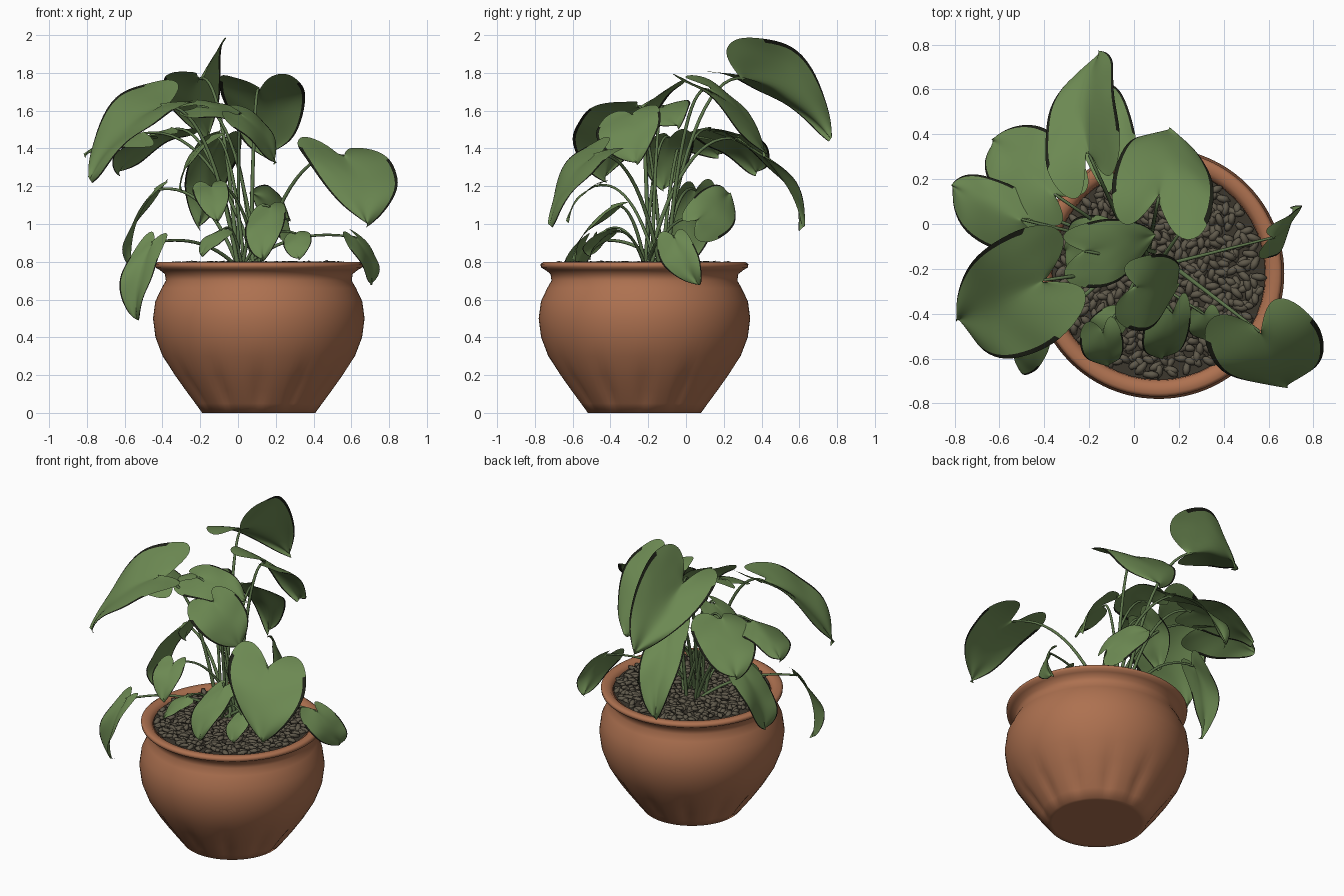
import bpy, bmesh, math, random
from mathutils import Vector, Matrix

random.seed(4)
if "Cube" in bpy.data.objects:
    bpy.data.objects.remove(bpy.data.objects["Cube"])

POT_X, POT_Y = 0.11, -0.22


def material(name, colour):
    mat = bpy.data.materials.new(name)
    mat.use_nodes = True
    mat.diffuse_color = (*colour, 1)
    shader = next(n for n in mat.node_tree.nodes if n.type == "BSDF_PRINCIPLED")
    shader.inputs["Base Color"].default_value = (*colour, 1)
    shader.inputs["Roughness"].default_value = 0.8
    return mat


TERRACOTTA = material("terracotta", (0.42, 0.165, 0.08))
LEAF_GREEN = material("leaf green", (0.15, 0.25, 0.085))
LEAF_EDGE = material("dark leaf edge", (0.012, 0.014, 0.008))
STEM_GREEN = material("stem green", (0.11, 0.18, 0.07))
PEBBLE_BROWN = material("pebble brown", (0.115, 0.1, 0.07))
SOIL_BROWN = material("soil brown", (0.045, 0.038, 0.027))


def add_object(name, bm, *mats, smooth=True):
    mesh = bpy.data.meshes.new(name)
    bm.to_mesh(mesh)
    bm.free()
    for poly in mesh.polygons:
        poly.use_smooth = smooth
    for mat in mats:
        mesh.materials.append(mat)
    obj = bpy.data.objects.new(name, mesh)
    bpy.context.collection.objects.link(obj)
    return obj


# Pot: turned profile of (radius, height), fluted near the foot
def build_pot():
    profile = [(0.27, 0.0), (0.30, 0.0), (0.34, 0.05), (0.393, 0.12), (0.449, 0.2),
               (0.509, 0.3), (0.547, 0.4), (0.56, 0.5), (0.548, 0.59), (0.515, 0.66),
               (0.492, 0.7), (0.497, 0.735), (0.525, 0.757), (0.548, 0.77), (0.55, 0.788),
               (0.535, 0.798), (0.5, 0.795), (0.478, 0.775), (0.47, 0.72)]
    sides = 96
    bm = bmesh.new()
    rings = []
    for r, z in profile:
        flute = 0.02 * math.sin(math.pi * z / 0.24) if z < 0.24 else 0
        ring = []
        for i in range(sides):
            a = math.tau * i / sides
            rr = r - flute * (0.5 + 0.5 * math.cos(12 * a)) ** 3
            ring.append(bm.verts.new((POT_X + rr * math.cos(a), POT_Y + rr * math.sin(a), z)))
        rings.append(ring)
    for low, high in zip(rings, rings[1:]):
        for i in range(sides):
            j = (i + 1) % sides
            bm.faces.new((low[i], low[j], high[j], high[i]))
    bm.faces.new(rings[0][::-1])
    pot = add_object("pot", bm, TERRACOTTA)
    bpy.context.view_layer.objects.active = pot
    pot.select_set(True)
    bpy.ops.object.shade_smooth_by_angle(angle=math.radians(70))
    pot.select_set(False)


# Soil disc covered by a layer of elongated pebbles
def build_soil():
    bm = bmesh.new()
    bmesh.ops.create_circle(bm, cap_ends=True, segments=48, radius=0.475,
                            matrix=Matrix.Translation((POT_X, POT_Y, 0.775)))
    add_object("soil", bm, SOIL_BROWN, smooth=False)
    bm = bmesh.new()
    count = 540
    for i in range(count):
        r = 0.455 * math.sqrt((i + random.random()) / count)
        a = i * 2.39996 + random.uniform(-0.08, 0.08)
        place = Matrix.Translation((POT_X + r * math.cos(a), POT_Y + r * math.sin(a),
                                    random.uniform(0.775, 0.79)))
        turn = Matrix.Rotation(random.uniform(0, math.tau), 4, "Z")
        tilt = Matrix.Rotation(random.uniform(-0.4, 0.4), 4, "Y")
        size = Matrix.Diagonal((random.uniform(0.03, 0.044), 0.019, 0.014, 1))
        bmesh.ops.create_icosphere(bm, subdivisions=1, radius=1, matrix=place @ turn @ tilt @ size)
    add_object("pebbles", bm, PEBBLE_BROWN)


# Stem: thin arching tube from the crown of the plant to a leaf base
def build_stem(name, end, radius):
    a = random.uniform(0, math.tau)
    start = Vector((0.05 + 0.06 * math.cos(a), -0.16 + 0.06 * math.sin(a), 0.76))
    bend = start.lerp(end, 0.4)
    bend.z = end.z + 0.06
    curve = bpy.data.curves.new(name, "CURVE")
    curve.dimensions = "3D"
    curve.bevel_depth = radius
    curve.bevel_resolution = 2
    spline = curve.splines.new("POLY")
    steps = 14
    spline.points.add(steps)
    for i, point in enumerate(spline.points):
        t = i / steps
        p = start.lerp(bend, t).lerp(bend.lerp(end, t), t)
        point.co = (*p, 1)
        point.radius = 1.2 - 0.5 * t
    curve.materials.append(STEM_GREEN)
    bpy.context.collection.objects.link(bpy.data.objects.new(name, curve))


# Heart outline of one half: (along the midrib, out to the side)
HEART = [(0, 0), (-0.17, 0.2), (-0.27, 0.48), (-0.2, 0.8), (0.03, 1.0), (0.3, 1.02),
         (0.57, 0.86), (0.81, 0.52), (0.94, 0.2), (1, 0)]
ACROSS = (-1, -0.96, -0.68, -0.35, 0, 0.35, 0.68, 0.96, 1)


def leaf(name, base, tip, side_a, side_b, taper=1.0, arch=0.1):
    """Heart-shaped blade from its base, tip and widest point on each side."""
    base, tip, side_a, side_b = map(Vector, (base, tip, side_a, side_b))
    axis = tip - base
    normal = axis.cross(side_a - side_b).normalized()
    if normal.z < 0:
        side_a, side_b, normal = side_b, side_a, -normal
    hub = base + axis * 0.18
    bm = bmesh.new()
    rows = []
    for k, (u, v) in enumerate(HEART):
        mid = k / (len(HEART) - 1)
        width = v ** taper if u > 0.3 else v
        row = []
        for s in ACROSS:
            out = abs(s)
            along = mid + (u - mid) * out
            side = (side_a if s > 0 else side_b) - hub
            lift = arch * (4 * along * (1 - along) - 0.6 * along * along) * 0.5
            lift += 0.2 * arch * math.sin(9 * along + 2 * s) * out + 0.3 * arch * out * (1 - out)
            p = base + axis * along + side * (width * out) + normal * lift * axis.length * 2
            row.append(bm.verts.new(p))
        rows.append(row)
    # Withered dark rim on the outer strips towards the tip
    last = len(ACROSS) - 2
    for k, (one, two) in enumerate(zip(rows, rows[1:])):
        for i in range(last + 1):
            face = bm.faces.new((one[i], two[i], two[i + 1], one[i + 1]))
            face.material_index = int(i in (0, last) and k > 3)
    bmesh.ops.remove_doubles(bm, verts=bm.verts, dist=0.0005)
    bm.normal_update()
    if sum(f.normal.dot(normal) for f in bm.faces) < 0:
        bmesh.ops.reverse_faces(bm, faces=bm.faces)
    blade = add_object(name, bm, LEAF_GREEN, LEAF_EDGE)
    subdivision = blade.modifiers.new("smooth", "SUBSURF")
    subdivision.levels = subdivision.render_levels = 2
    build_stem(name.replace("leaf", "stem"), base, 0.006 + 0.008 * min(axis.length, 0.5))


build_pot()
build_soil()

# Large upper leaves
leaf("top_back_leaf", (-0.2, 0.31, 1.77), (-0.17, 0.78, 1.47), (-0.38, 0.3, 1.73), (-0.06, 0.48, 1.95), 0.8)
leaf("upper_back_leaf", (0.11, 0.12, 1.71), (0.16, 0.44, 1.38), (-0.1, 0.17, 1.71), (0.34, 0.04, 1.71), 0.45)
leaf("lower_back_leaf", (-0.09, 0.27, 1.45), (-0.21, 0.64, 1.0), (-0.25, 0.37, 1.33), (-0.01, 0.46, 1.3))
leaf("centre_leaf", (-0.22, -0.12, 1.62), (0.1, -0.05, 1.53), (-0.17, 0.02, 1.64), (-0.17, -0.28, 1.55))
leaf("upper_front_leaf", (0.01, -0.28, 1.58), (0.21, -0.27, 1.33), (0.1, -0.13, 1.56), (0.0, -0.47, 1.48))
leaf("big_right_leaf", (-0.4, -0.25, 1.62), (-0.8, -0.44, 1.26), (-0.55, -0.04, 1.7), (-0.38, -0.54, 1.55), 0.7)
leaf("far_right_leaf", (-0.5, 0.02, 1.48), (-0.82, 0.17, 1.38), (-0.64, -0.1, 1.38), (-0.58, 0.19, 1.43))
leaf("back_right_leaf", (-0.35, 0.13, 1.5), (-0.64, 0.38, 1.29), (-0.54, 0.07, 1.42), (-0.3, 0.36, 1.44), 0.8)
leaf("big_left_leaf", (0.56, -0.48, 1.36), (0.69, -0.74, 1.01), (0.33, -0.56, 1.37), (0.82, -0.45, 1.29))

# Small lower leaves
leaf("left_rim_leaf", (0.62, -0.06, 0.93), (0.72, 0.06, 0.68), (0.61, -0.14, 0.83), (0.7, 0.06, 0.86))
leaf("inner_back_leaf", (0.27, 0.06, 1.02), (0.08, 0.24, 1.17), (0.2, 0.06, 1.16), (0.2, 0.2, 0.94))
leaf("small_left_leaf", (0.31, -0.4, 0.95), (0.32, -0.52, 0.82), (0.24, -0.44, 0.89), (0.39, -0.43, 0.92))
leaf("front_heart_leaf", (0.17, -0.39, 1.09), (0.13, -0.61, 0.82), (0.04, -0.47, 0.98), (0.25, -0.44, 1.02))
leaf("middle_heart_leaf", (-0.14, -0.48, 1.2), (-0.11, -0.64, 1.02), (-0.24, -0.53, 1.16), (-0.05, -0.5, 1.18))
leaf("small_right_leaf", (-0.08, -0.42, 0.97), (-0.2, -0.51, 0.84), (-0.16, -0.39, 0.93), (-0.08, -0.52, 0.9))
leaf("drooping_leaf", (-0.45, -0.52, 0.9), (-0.55, -0.58, 0.5), (-0.59, -0.52, 0.77), (-0.43, -0.64, 0.76))
leaf("side_leaf", (-0.43, 0.05, 1.18), (-0.58, -0.03, 0.76), (-0.49, 0.16, 1.04), (-0.53, -0.09, 1.02))
leaf("inner_right_leaf", (-0.14, -0.09, 1.46), (-0.32, -0.12, 1.19), (-0.2, 0.04, 1.4), (-0.2, -0.22, 1.36))
